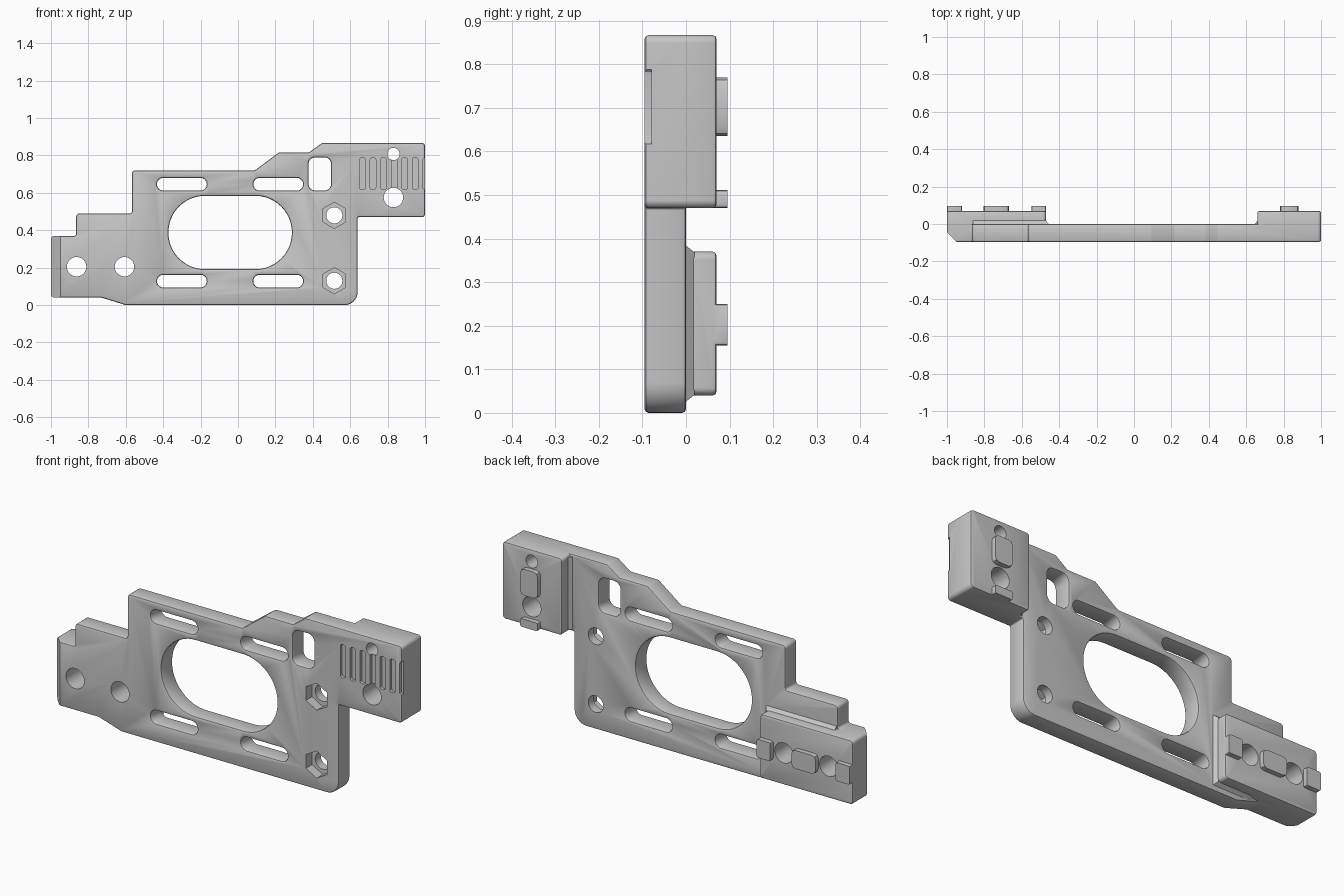
import bpy, bmesh, math
from mathutils import Vector

if "Cube" in bpy.data.objects:
    bpy.data.objects.remove(bpy.data.objects["Cube"])

grey = bpy.data.materials.new("plain_grey")
grey.use_nodes = True
grey.diffuse_color = (0.57, 0.57, 0.57, 1)
grey.node_tree.nodes["Principled BSDF"].inputs["Base Color"].default_value = (0.57, 0.57, 0.57, 1)

FRONT, BACK, PAD, TAB = -0.095, 0.0, 0.07, 0.095
BOTTOM_Z, TOP_Z = 0.04, 0.867


def rounded(points, radius, steps=6):
    """Round each corner; a third value on a point overrides the radius."""
    out, n = [], len(points)
    for i, point in enumerate(points):
        r = point[2] if len(point) > 2 else radius
        p = Vector(point[:2])
        u = (Vector(points[i - 1][:2]) - p).normalized()
        v = (Vector(points[(i + 1) % n][:2]) - p).normalized()
        half = u.angle(v) / 2
        centre = p + (u + v).normalized() * (r / math.sin(half))
        a = p + u * (r / math.tan(half)) - centre
        b = p + v * (r / math.tan(half)) - centre
        out += [centre + a.lerp(b, k / steps).normalized() * r for k in range(steps + 1)]
    return out


def rect(x0, x1, z0, z1):
    return [(x0, z0), (x1, z0), (x1, z1), (x0, z1)]


def disc(x, z, r, sides=40, turn=0.0):
    angles = [turn + math.tau * k / sides for k in range(sides)]
    return [(x + r * math.cos(a), z + r * math.sin(a)) for a in angles]


def loft(name, near, far, y0, y1):
    """Solid between two x-z outlines with the same point count."""
    bm = bmesh.new()
    a = [bm.verts.new((p[0], y0, p[1])) for p in near]
    b = [bm.verts.new((p[0], y1, p[1])) for p in far]
    bm.faces.new(a)
    bm.faces.new(b)
    for i in range(len(a)):
        j = (i + 1) % len(a)
        bm.faces.new((a[i], a[j], b[j], b[i]))
    bmesh.ops.recalc_face_normals(bm, faces=bm.faces)
    mesh = bpy.data.meshes.new(name)
    bm.to_mesh(mesh)
    bm.free()
    mesh.materials.append(grey)
    obj = bpy.data.objects.new(name, mesh)
    bpy.context.collection.objects.link(obj)
    return obj


def prism(name, outline, y0, y1):
    return loft(name, outline, outline, y0, y1)


def apply(obj, kind, **settings):
    mod = obj.modifiers.new(kind.lower(), kind)
    for key, value in settings.items():
        setattr(mod, key, value)
    bpy.context.view_layer.objects.active = obj
    bpy.ops.object.modifier_apply(modifier=mod.name)


def combine(obj, other, operation):
    apply(obj, "BOOLEAN", object=other, operation=operation, solver="EXACT")
    bpy.data.objects.remove(other)


def soften(obj, width=0.009):
    apply(obj, "BEVEL", width=width, segments=2, limit_method="ANGLE",
          angle_limit=math.radians(40), use_clamp_overlap=False)


def cut(obj, outline, y0=-0.2, y1=0.2):
    combine(obj, prism("cutter", outline, y0, y1), "DIFFERENCE")


# Main plate outline
plate = prism("mounting_plate", rounded([
    (-1, BOTTOM_Z), (-0.73, BOTTOM_Z, 0.05), (-0.6, 0, 0.05), (0.64, 0, 0.07),
    (0.64, 0.47, 0.005), (1, 0.47), (1, TOP_Z), (0.45, TOP_Z), (0.38, 0.817),
    (0.22, 0.817), (0.09, 0.72), (-0.567, 0.72), (-0.567, 0.49, 0.012),
    (-0.865, 0.49), (-0.865, 0.37, 0.012), (-1, 0.37)], 0.018), FRONT, BACK)

# Large centre opening, window and four slots, all with softened rims
cut(plate, rounded(rect(-0.372, 0.288, 0.192, 0.584), 0.195, 14))
cut(plate, rounded(rect(0.377, 0.498, 0.613, 0.79), 0.035))
for x in (-0.3, 0.215):
    for z in (0.128, 0.646):
        cut(plate, rounded(rect(x - 0.133, x + 0.133, z - 0.034, z + 0.034), 0.033))
soften(plate)

# Slanted front edge at the narrow end
wedge = prism("cutter", rect(-0.1, 0.1, -1, 1), -0.1, 0.1)
wedge.rotation_euler.z = math.radians(-45)
offset = 0.1 * math.sqrt(0.5)
wedge.location = (-0.975 - offset, FRONT + 0.025 - offset, 0)
bpy.context.view_layer.update()
combine(plate, wedge, "DIFFERENCE")

# Raised pads on the back
for outline in (rect(-1, -0.47, BOTTOM_Z, 0.37), rect(0.66, 1, 0.47, TOP_Z)):
    pad = prism("pad", rounded(outline, 0.018), -0.03, PAD)
    soften(pad)
    combine(plate, pad, "UNION")

# Sloped skirts where the pads meet the plate
combine(plate, loft("skirt",
        [(-0.86, 0.05), (-0.73, 0.05), (-0.66, 0.022), (-0.453, 0.022), (-0.453, 0.388), (-0.86, 0.388)],
        [(-0.86, 0.05), (-0.73, 0.05), (-0.66, 0.042), (-0.472, 0.042), (-0.472, 0.368), (-0.86, 0.368)],
        -0.005, 0.02), "UNION")
combine(plate, loft("skirt", rect(0.643, 0.72, 0.48, 0.855),
                    rect(0.662, 0.72, 0.48, 0.855), -0.005, 0.02), "UNION")

# Locating tabs: end tabs sit flush with the pad edges
for x0, x1, z0, z1, r in ((-1, -0.92, 0.155, 0.25, 0.008), (-0.805, -0.668, 0.155, 0.25, 0.022),
                          (-0.547, -0.47, 0.155, 0.25, 0.008), (0.78, 0.88, 0.635, 0.77, 0.022),
                          (0.78, 0.88, 0.47, 0.512, 0.008)):
    combine(plate, prism("tab", rounded(rect(x0, x1, z0, z1), r, 2), 0.055, TAB), "UNION")

# Screw holes through the pads
for x, z, r in ((-0.863, 0.205, 0.052), (-0.607, 0.205, 0.052),
                (0.831, 0.808, 0.033), (0.831, 0.575, 0.052)):
    cut(plate, disc(x, z, r))

# Hexagonal nut pockets with bolt holes
for z in (0.13, 0.48):
    cut(plate, disc(0.515, z, 0.07, 6, math.pi / 6), -0.2, -0.045)
    cut(plate, disc(0.515, z, 0.043))

# Grip grooves; the last one runs out of the end
for k in range(7):
    x = 0.665 + 0.0565 * k
    cut(plate, rounded(rect(x - 0.015, x + 0.015, 0.617, 0.788), 0.011, 3), -0.2, FRONT + 0.016)

bpy.ops.object.select_all(action="DESELECT")
plate.select_set(True)
bpy.context.view_layer.objects.active = plate
bpy.ops.object.shade_smooth_by_angle(angle=math.radians(30))
